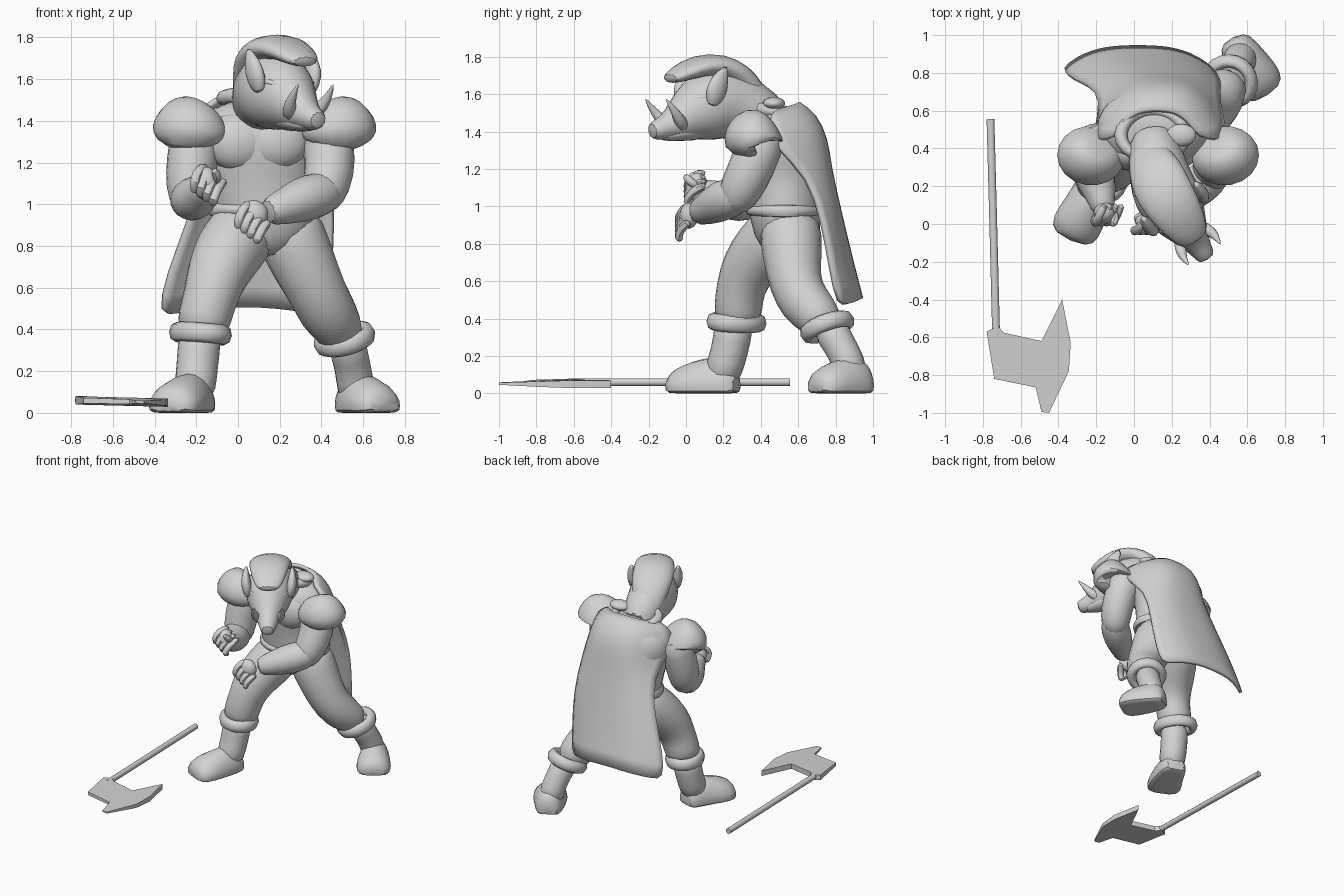
import bpy, bmesh, math
from mathutils import Vector, Matrix

if "Cube" in bpy.data.objects:
    bpy.data.objects.remove(bpy.data.objects["Cube"])

GREY = (.65, .65, .65, 1)
clay = bpy.data.materials.new("plain grey")
clay.use_nodes = True
clay.diffuse_color = GREY
clay.node_tree.nodes["Principled BSDF"].inputs["Base Color"].default_value = GREY

X, Y = Vector((1, 0, 0)), Vector((0, 1, 0))
HEAD = Matrix.Translation((.19, .12, 0)) @ Matrix.Rotation(math.radians(33), 4, "Z")


def finish(obj, name, subdivide=1, angle=60):
    obj.name = name
    obj.data.materials.clear()
    obj.data.materials.append(clay)
    bpy.ops.object.select_all(action="DESELECT")
    obj.select_set(True)
    bpy.context.view_layer.objects.active = obj
    bpy.ops.object.shade_smooth_by_angle(angle=math.radians(angle))
    if subdivide:
        obj.modifiers.new("soft form", "SUBSURF").levels = subdivide
        obj.modifiers["soft form"].render_levels = subdivide
    return obj


def from_bmesh(bm, name, matrix=None, **options):
    bmesh.ops.recalc_face_normals(bm, faces=bm.faces)
    mesh = bpy.data.meshes.new(name)
    bm.to_mesh(mesh)
    bm.free()
    obj = bpy.data.objects.new(name, mesh)
    bpy.context.collection.objects.link(obj)
    if matrix:
        obj.matrix_world = matrix
    return finish(obj, name, **options)


def loft(name, rings, sides=10, across=X, floor=False, **options):
    """Skin elliptical rings (x, y, z, radius across, other radius) along a path."""
    bm = bmesh.new()
    centres = [Vector(r[:3]) for r in rings]
    loops = []
    for i, ring in enumerate(rings):
        tangent = (centres[min(i + 1, len(rings) - 1)] - centres[max(i - 1, 0)]).normalized()
        u = (across - across.dot(tangent) * tangent).normalized()
        v = tangent.cross(u)
        loop = []
        for k in range(sides):
            a = math.tau * (k + .5) / sides
            p = centres[i] + (u * math.cos(a) * ring[3] + v * math.sin(a) * ring[-1]) * 1.06
            if floor:
                p.z = max(p.z, 0)
            loop.append(bm.verts.new(p))
        loops.append(loop)
    for a, b in zip(loops, loops[1:]):
        for k in range(sides):
            n = (k + 1) % sides
            bm.faces.new((a[k], a[n], b[n], b[k]))
    bm.faces.new(loops[0])
    bm.faces.new(loops[-1])
    return from_bmesh(bm, name, **options)


def blob(name, centre, radii):
    bpy.ops.mesh.primitive_uv_sphere_add(segments=16, ring_count=10)
    obj = bpy.context.object
    obj.matrix_world = Matrix.Translation(centre) @ Matrix.Diagonal((*radii, 1))
    return finish(obj, name, subdivide=0)


def roll(name, centre, axis, major, minor, depth=1, height=1):
    bpy.ops.mesh.primitive_torus_add(major_radius=major, minor_radius=minor,
                                     major_segments=20, minor_segments=8)
    obj = bpy.context.object
    turn = Vector(axis).to_track_quat("Z", "Y").to_matrix().to_4x4()
    obj.matrix_world = Matrix.Translation(centre) @ turn @ Matrix.Diagonal((1, depth, height, 1))
    return finish(obj, name, subdivide=0)


# Torso, chest and belt
loft("torso", [(.16, .55, .74, .11, .11), (.15, .54, .86, .23, .18), (.13, .53, 1.0, .25, .19),
               (.11, .53, 1.15, .25, .2), (.11, .51, 1.3, .31, .22), (.11, .51, 1.43, .29, .2),
               (.1, .5, 1.52, .15, .13)], sides=14)
for side, x in (("right", 0), ("left", .18)):
    blob(side + "_chest_muscle", (x, .38, 1.3), (.16, .1, .14))
loft("belt", [(.13, .53, z, r, r * .77) for z, r in
              ((.94, .23), (.94, .26), (.975, .265), (1.01, .26), (1.01, .23))], sides=16)

# Legs, cuffs and boots
loft("right_leg", [(.06, .56, .95, .13), (.03, .52, .88, .17), (-.04, .42, .78, .17),
                   (-.1, .33, .67, .15), (-.13, .29, .56, .13), (-.16, .28, .46, .13),
                   (-.18, .27, .36, .12)])
loft("left_leg", [(.22, .56, .95, .14), (.25, .56, .86, .17), (.32, .57, .7, .155),
                  (.38, .585, .58, .14), (.43, .635, .48, .14), (.48, .71, .41, .12),
                  (.51, .76, .34, .1)])
roll("right_cuff", (-.18, .27, .38), (.08, .05, 1), .133, .036, .85, 1.3)
roll("left_cuff", (.51, .755, .355), (-.25, -.36, 1), .115, .036, 1, 1.3)
loft("right_boot_shaft", [(-.18, .26, .4, .11), (-.19, .245, .28, .1), (-.2, .22, .18, .1),
                          (-.21, .18, .06, .1)])
loft("left_boot_shaft", [(.51, .75, .38, .105), (.54, .82, .26, .085), (.56, .87, .17, .09),
                         (.57, .89, .06, .09)])
loft("right_boot", [(-.18, .285, .03, .08, .09), (-.2, .22, .03, .1, .17), (-.25, .09, .03, .12, .16),
                    (-.31, -.02, .03, .14, .12), (-.34, -.09, .03, .1, .07)], floor=True)
loft("left_boot", [(.52, .99, .03, .07, .09), (.55, .93, .03, .1, .17), (.61, .83, .03, .12, .16),
                   (.67, .74, .03, .13, .12), (.71, .68, .03, .09, .07)], floor=True)

# Arms
loft("right_upper_arm", [(-.18, .44, 1.42, .12), (-.21, .4, 1.28, .125), (-.23, .37, 1.14, .12),
                         (-.23, .34, 1.03, .11), (-.2, .3, .96, .07)])
loft("right_forearm", [(-.26, .4, 1.02, .08), (-.22, .29, 1.02, .11), (-.19, .2, 1.04, .1),
                       (-.17, .12, 1.07, .07), (-.16, .06, 1.1, .06)])
loft("left_upper_arm", [(.4, .43, 1.42, .12), (.44, .38, 1.28, .125), (.44, .32, 1.14, .12),
                        (.41, .27, 1.05, .11), (.38, .24, .98, .07)])
loft("left_forearm", [(.48, .32, 1.09, .07), (.4, .25, 1.05, .11), (.3, .17, 1.02, .11),
                      (.2, .1, .98, .08), (.13, .05, .96, .065)], across=Y)

# Hands with curled fingers
blob("right_palm", (-.155, .06, 1.1), (.06, .06, .08))
blob("left_palm", (.075, .015, .95), (.07, .05, .07))
for i in range(4):
    s = i * .03
    loft(f"right_finger_{i}", [(s - .15, .11, 1.18 - s * .7, .025), (s - .19, .03, 1.17 - s, .027),
                               (s - .21, -.01, 1.11 - s, .027), (s - .21, .05, 1.05 - s * .6, .023)],
         sides=6, across=Y)
    loft(f"left_finger_{i}", [(s + .06, .02, 1.01 - s, .027), (s + .02, -.03, .97 - s, .028),
                              (s, -.045, .92 - s, .026), (s, -.02, .88 - s * .7, .021)],
         sides=6, across=Y)
loft("right_thumb", [(-.12, .08, 1.1, .025), (-.09, .02, 1.13, .026), (-.12, -.01, 1.17, .02)], sides=6)
loft("left_thumb", [(.1, .05, .99, .025), (.04, .05, .97, .026), (0, .02, .93, .02)], sides=6)

# Shoulder guards: wide flared plates, higher and narrower towards the neck
for side, x, s in (("right", -.23, 1), ("left", .485, -1)):
    loft(side + "_shoulder_guard",
         [(x, .37, 1.32, .13, .12), (x, .36, 1.31, .17, .155), (x, .36, 1.355, .195, .17),
          (x + s * .015, .37, 1.42, .165, .145), (x + s * .03, .39, 1.465, .12, .1),
          (x + s * .04, .4, 1.48, .06, .05)], sides=9)

# Cape: curved rows, thickened
bm = bmesh.new()
rows = []
for cx, half, back, wrap, z in ((.12, .22, .6, .14, 1.55), (.13, .32, .69, .25, 1.49),
                                (.14, .35, .75, .28, 1.36), (.14, .3, .765, .11, 1.21),
                                (.11, .35, .825, .09, .95), (.05, .39, .885, .11, .7),
                                (.02, .4, .935, .12, .51)):
    rows.append([bm.verts.new((cx + half * t, back - wrap * abs(t) ** 3, z - .045 * t * t))
                 for t in (k / 5 for k in range(-5, 6))])
for a, b in zip(rows, rows[1:]):
    for k in range(len(a) - 1):
        bm.faces.new((a[k], a[k + 1], b[k + 1], b[k]))
cape = from_bmesh(bm, "cape")
cloth = cape.modifiers.new("cloth thickness", "SOLIDIFY")
cloth.thickness, cloth.offset = .025, 0
roll("cape_collar", (.1, .47, 1.51), (0, .15, 1), .17, .035, .75)
blob("cape_knot", (.25, .47, 1.55), (.08, .06, .035))

# Head, jaw and snout, built facing forward and then turned
loft("head", [(.13, .36, 1.42, .13, .13), (.06, .23, 1.52, .145, .16), (.01, .1, 1.555, .17, .19),
              (0, -.02, 1.54, .175, .19), (0, -.12, 1.49, .135, .145), (0, -.22, 1.44, .085, .085),
              (0, -.31, 1.41, .055, .055), (0, -.37, 1.4, .05, .045)], sides=12, matrix=HEAD)
loft("lower_jaw", [(0, -.03, 1.42, .1, .07), (0, -.17, 1.4, .08, .05), (0, -.32, 1.37, .04, .025)],
     matrix=HEAD)
loft("hair_crest", [(0, -.26, 1.675, .07, .025), (0, -.18, 1.71, .11, .045), (0, -.06, 1.755, .14, .06),
                    (0, .06, 1.75, .15, .07), (.015, .16, 1.7, .15, .075), (.03, .24, 1.62, .12, .075),
                    (.05, .33, 1.48, .09, .06)], matrix=HEAD)
for side, s in (("right", -1), ("left", 1)):
    loft(side + "_tusk", [(s * .05, -.19, 1.42, .036), (s * .085, -.23, 1.45, .038),
                          (s * .105, -.28, 1.505, .024), (s * .1, -.34, 1.58, .004)],
         sides=7, matrix=HEAD)
    loft(side + "_ear", [(s * .145, -.07, 1.53, .025, .03), (s * .16, -.06, 1.6, .04, .065),
                         (s * .17, -.04, 1.67, .035, .06), (s * .165, .01, 1.75, .008, .01)],
         sides=8, matrix=HEAD)
    loft(side + "_brow", [(s * .05, -.18, 1.55, .015), (s * .1, -.14, 1.58, .02),
                          (s * .14, -.08, 1.59, .012)], sides=6, across=Y, matrix=HEAD)

# Axe lying on the ground
loft("axe_handle", [(-.76, .555, .06, .021), (-.745, 0, .06, .021), (-.73, -.59, .06, .021)],
     sides=8, subdivide=0, angle=50)
outline = [(-.78, -.57), (-.74, -.82), (-.52, -.865), (-.49, -.995), (-.45, -1), (-.345, -.78),
           (-.335, -.63), (-.38, -.4), (-.49, -.62), (-.69, -.575), (-.72, -.54)]
bm = bmesh.new()
layers = [[bm.verts.new((x, y, .06 - (x + .78) * .025 + s * min(.02, .022 + (y + .6) * .04)))
           for x, y in outline] for s in (-1, 1)]
for layer in layers:
    bm.faces.new(layer)
for k in range(len(outline)):
    n = (k + 1) % len(outline)
    bm.faces.new((layers[0][k], layers[0][n], layers[1][n], layers[1][k]))
from_bmesh(bm, "axe_blade", subdivide=0, angle=30)
